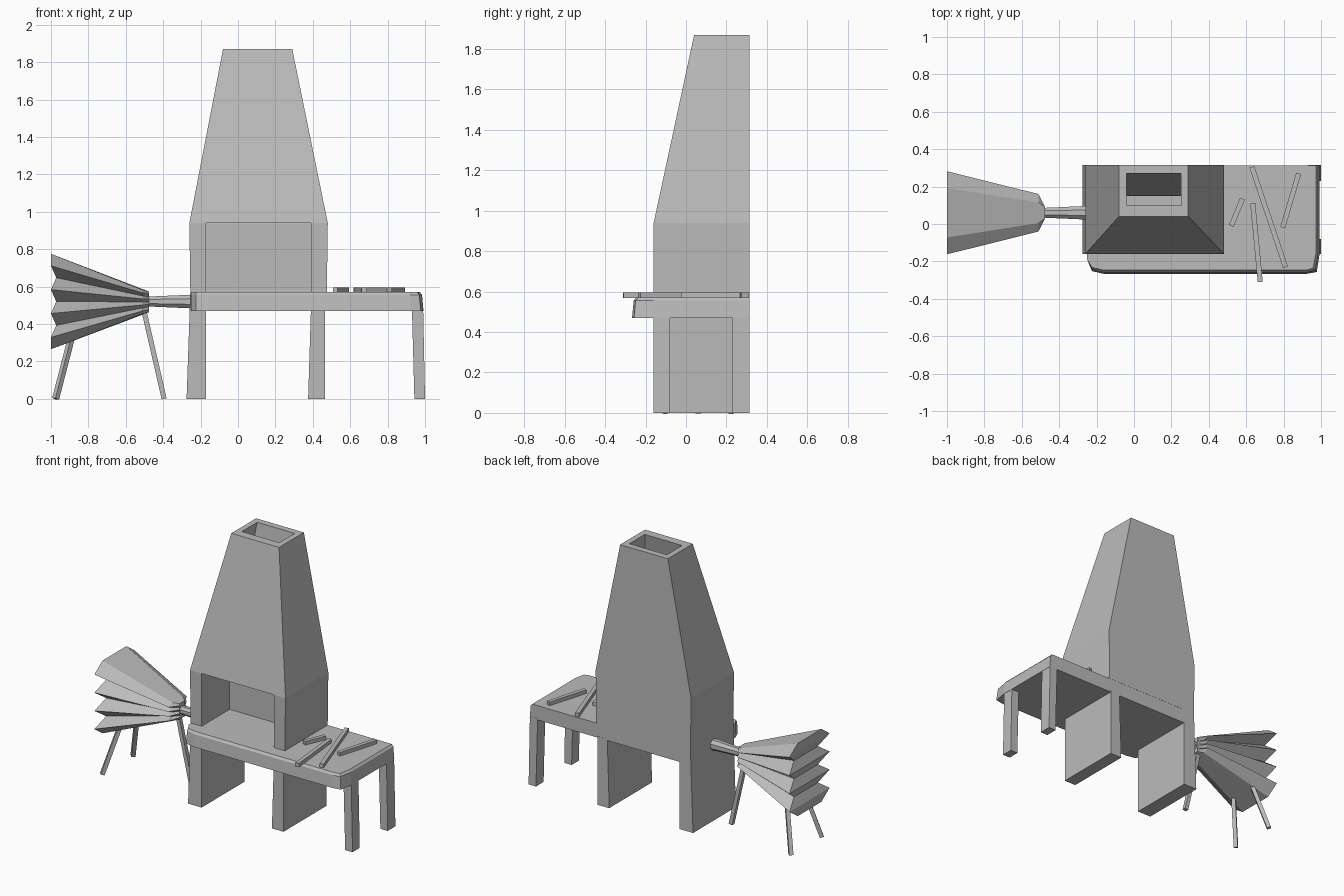
import bpy, bmesh, math
from mathutils import Vector

if "Cube" in bpy.data.objects:
    bpy.data.objects.remove(bpy.data.objects["Cube"])

stone = bpy.data.materials.new("plain grey")
stone.diffuse_color = (0.5, 0.5, 0.5, 1)
stone.use_nodes = True
stone.node_tree.nodes["Principled BSDF"].inputs["Base Color"].default_value = stone.diffuse_color


def loft(name, rings):
    """Join equal-length point rings with quads and cap both ends."""
    bm = bmesh.new()
    vs = [[bm.verts.new(p) for p in r] for r in rings]
    n = len(vs[0])
    for a, b in zip(vs, vs[1:]):
        for i in range(n):
            j = (i + 1) % n
            bm.faces.new((a[i], a[j], b[j], b[i]))
    bm.faces.new(vs[0])
    bm.faces.new(vs[-1])
    bmesh.ops.recalc_face_normals(bm, faces=bm.faces)
    me = bpy.data.meshes.new(name)
    bm.to_mesh(me)
    bm.free()
    me.materials.append(stone)
    ob = bpy.data.objects.new(name, me)
    bpy.context.collection.objects.link(ob)
    return ob


def rect(x0, x1, y0, y1, z):
    return [(x0, y0, z), (x1, y0, z), (x1, y1, z), (x0, y1, z)]


def rod(name, a, b, w, h):
    """Straight bar of rectangular section from a to b."""
    a, b = Vector(a), Vector(b)
    d = (b - a).normalized()
    side = d.cross((0, 0, 1)).normalized() * w / 2
    up = side.cross(d).normalized() * h / 2
    return loft(name, [[p + side + up, p - side + up, p - side - up, p + side - up]
                       for p in (a, b)])


def cut(ob, cutter):
    cutter.hide_render = True
    cutter.display_type = 'WIRE'
    m = ob.modifiers.new("cut", 'BOOLEAN')
    m.operation = 'DIFFERENCE'
    m.solver = 'EXACT'
    m.object = cutter


# chimney: straight firebox walls, tapering hood, hollow flue
chimney = loft("chimney", [rect(-0.255, 0.475, -0.16, 0.315, 0.57),
                           rect(-0.26, 0.48, -0.16, 0.315, 0.94),
                           rect(-0.08, 0.29, 0.04, 0.315, 1.87)])
cut(chimney, loft("firebox_cutter", [rect(-0.17, 0.39, -0.4, 0.15, 0.5),
                                     rect(-0.17, 0.39, -0.4, 0.15, 0.94)]))
cut(chimney, loft("flue_cutter", [rect(-0.165, 0.385, -0.11, 0.148, 0.92),
                                  rect(-0.04, 0.25, 0.10, 0.27, 1.87),
                                  rect(-0.04, 0.25, 0.10, 0.27, 2.0)]))


# hearth and work table slab with clipped front corners
def slab(o, z):
    return [(-0.25, 0.314, z), (-0.25, -0.19, z), (-0.225, -0.24 - o, z), (-0.16, -0.255 - o, z),
            (0.92, -0.255 - o, z), (0.965 + o, -0.245 - o, z), (0.98 + o, -0.16, z), (0.98 + o, 0.314, z)]


loft("hearth_table", [slab(0.012, 0.47), slab(0.004, 0.555), slab(-0.008, 0.57)])

# wall legs under the chimney
loft("left_wall_leg", [rect(-0.275, -0.17, -0.16, 0.315, 0), rect(-0.255, -0.17, -0.16, 0.315, 0.57)])
loft("right_wall_leg", [rect(0.375, 0.465, -0.16, 0.315, 0), rect(0.39, 0.465, -0.16, 0.315, 0.48)])

# table legs
for nm, y0, y1 in (("front", -0.16, -0.08), ("back", 0.23, 0.315)):
    loft(nm + "_table_leg", [rect(0.943, 1.0, y0, y1, 0), rect(0.93, 0.99, y0, y1, 0.48)])

# tools lying on the table
for i, (x0, y0, x1, y1) in enumerate([(0.52, -0.01, 0.58, 0.135), (0.635, 0.11, 0.675, -0.31),
                                      (0.63, 0.305, 0.81, -0.23), (0.795, -0.02, 0.88, 0.27)]):
    rod(f"tool_bar_{i + 1}", (x0, y0, 0.582), (x1, y1, 0.582), 0.027, 0.027)

# pleated bellows: levels alternate between narrow valleys and wide ridges
CY = 0.06
rings = []
for i in range(9):
    t = 1 - i / 4
    wide = i % 2
    zo, zi, zn = 0.52 + 0.255 * t, 0.518 + 0.064 * t, 0.518 + 0.055 * t
    xo = -1.0 if wide or i in (0, 8) else -0.972
    yo = 0.222 if wide else 0.132
    yi = 0.1 if wide else 0.055
    rings.append([(xo, CY - yo, zo), (-0.51, CY - yi, zi), (-0.475, CY - 0.03, zn),
                  (-0.475, CY + 0.03, zn), (-0.51, CY + yi, zi), (xo, CY + yo, zo)])
loft("bellows", rings)

# nozzle feeding the firebox
loft("bellows_nozzle", [[(x, CY + r * math.cos(a), z + r * math.sin(a))
                         for a in [math.pi * (k + 0.5) / 4 for k in range(8)]]
                        for x, r, z in ((-0.49, 0.028, 0.52), (-0.24, 0.04, 0.52))])

# bellows tripod
rod("bellows_front_leg", (-0.975, CY - 0.17, 0), (-0.885, CY - 0.09, 0.35), 0.027, 0.027)
rod("bellows_back_leg", (-0.975, CY + 0.17, 0), (-0.885, CY + 0.09, 0.35), 0.027, 0.027)
rod("bellows_nozzle_leg", (-0.395, CY, 0), (-0.505, CY, 0.48), 0.027, 0.027)
